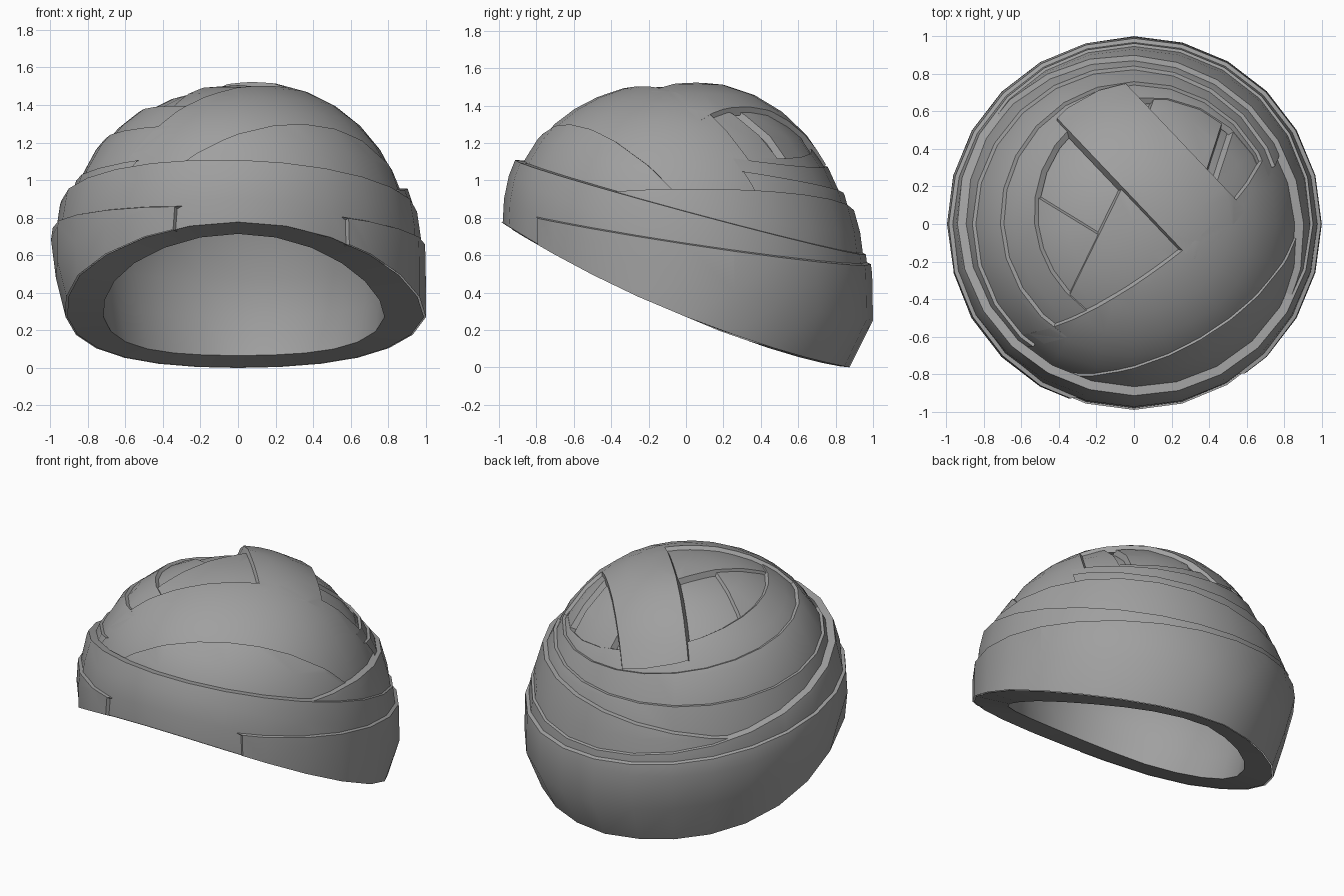
import bpy, bmesh
from math import sin, cos, pi
from mathutils import Vector

if "Cube" in bpy.data.objects:
    bpy.data.objects.remove(bpy.data.objects["Cube"])

cloth = bpy.data.materials.new("grey cloth")
cloth.use_nodes = True
GREY = (0.35, 0.35, 0.35, 1)
cloth.diffuse_color = GREY
cloth.node_tree.nodes["Principled BSDF"].inputs["Base Color"].default_value = GREY

SIDES, ROWS = 24, 10
RADIUS, TOP, POWER = 0.86, 1.47, 2.2
HEART = Vector((0, 0, 0.5))


def dome_point(angle, t, offset):
    """Point on the head-shaped dome, t running from the slanted rim to the crown."""
    s, left = sin(angle), max(0, -cos(angle))
    low = 0.27 - 0.39 * s + 0.12 * s * s + 0.3 * (0.14 - offset) * s
    equator = 0.56 - 0.22 * s
    top = TOP + offset
    z = low + (top - low) * sin(t * pi / 2)
    k = min(1, max(0, (z - equator) / (top - equator)))
    r = (RADIUS + offset) * (1 - k ** POWER) ** (1 / POWER)
    # The cap draws in towards the rim, from higher up on one side
    taper_start = 0.25 + 0.35 * left
    r *= 1 - (0.5 - 0.25 * left) * max(0, taper_start - z)
    return Vector((r * cos(angle), r * s, z))


def ring(bm, t, offset):
    return [bm.verts.new(dome_point(2 * pi * i / SIDES, t, offset)) for i in range(SIDES)]


def bridge(bm, a, b):
    for i in range(SIDES):
        n = (i + 1) % SIDES
        bm.faces.new((a[i], a[n], b[n], b[i]))


def finish(bm, name):
    mesh = bpy.data.meshes.new(name)
    bm.to_mesh(mesh)
    bm.free()
    mesh.materials.append(cloth)
    obj = bpy.data.objects.new(name, mesh)
    bpy.context.collection.objects.link(obj)
    bpy.ops.object.select_all(action="DESELECT")
    obj.select_set(True)
    bpy.context.view_layer.objects.active = obj
    bpy.ops.object.shade_smooth_by_angle(angle=0.5)
    return obj


def wrap(name, offset, cuts=(), hidden=(), lip=0.05):
    """Cloth layer: a dome shell trimmed by planes, each cut folded in as a sloping lip.
    Planes in hidden trim away what other layers cover, without a lip."""
    bm = bmesh.new()
    rings = [ring(bm, j / ROWS, offset) for j in range(ROWS)]
    for a, b in zip(rings, rings[1:]):
        bridge(bm, a, b)
    crown = bm.verts.new((0, 0, TOP + offset))
    for i in range(SIDES):
        bm.faces.new((rings[-1][i], rings[-1][(i + 1) % SIDES], crown))
    for folded, planes in ((False, hidden), (True, cuts)):
        for co, no in planes:
            cut = bmesh.ops.bisect_plane(bm, geom=bm.verts[:] + bm.edges[:] + bm.faces[:],
                                         plane_co=co, plane_no=no, clear_outer=True)
            edges = [e for e in cut["geom_cut"] if isinstance(e, bmesh.types.BMEdge)]
            if not folded or not edges:
                continue
            out = bmesh.ops.extrude_edge_only(bm, edges=edges)["geom"]
            for v in out:
                if isinstance(v, bmesh.types.BMVert):
                    v.co += lip * (0.45 * no - (v.co - HEART).normalized())
            for f in out:
                if isinstance(f, bmesh.types.BMFace):
                    f.normal_update()
                    if f.normal.dot(no) < 0:
                        f.normal_flip()
    return finish(bm, name)


def below(a, b, c):
    """Trim plane through three points, keeping what lies under it."""
    a, b, c = Vector(a), Vector(b), Vector(c)
    n = (b - a).cross(c - a).normalized()
    return a, n if n.z > 0 else -n


def past(plane, overlap=0.08):
    """The other side of a trim plane, with some overlap."""
    co, n = plane
    return co - n * overlap, -n


def side(x, y, dist):
    """Upright trim plane seen from above, keeping x*X + y*Y < dist."""
    n = Vector((x, y, 0))
    return n * (dist / n.length_squared), n.normalized()


# Edges of the wraps
LOWER = below((0, 1, 0.55), (0.95, 0, 0.66), (-0.95, -0.1, 0.76))
BROW = below((-0.5, -0.75, 1.08), (0.2, -0.87, 1.09), (0.9, 0.2, 0.78))
MIDDLE = below((0.95, -0.1, 0.96), (0, 0.93, 0.84), (-0.8, 0.5, 0.72))
OUTER_LOOP = below((-0.85, 0, 1.0), (-0.28, 0.83, 0.92), (-0.5, -0.6, 1.1))
MIDDLE_LOOP = below((-0.7, 0.1, 1.2), (-0.4, -0.52, 1.28), (0.2, 0.85, 1.05))
INNER_LOOP = below((-0.53, 0.2, 1.33), (-0.38, -0.38, 1.4), (0, 0.8, 1.15))
DIAGONAL = (Vector((0.1, -0.25, 1.48)), Vector((-0.456, 0.628, 0.274)).normalized())
FOLD = below((-0.35, -0.83, 1.08), (0.35, -0.62, 1.3), (0.9, 0, 0.88))

# Lining and the flat rim joining it to the outside
wrap("lining", -0.08).data.flip_normals()
rim = bmesh.new()
bridge(rim, ring(rim, 0, -0.08), ring(rim, 0, 0.13))
bmesh.ops.reverse_faces(rim, faces=rim.faces[:])
finish(rim, "rim")

# Bands that circle the head
wrap("lower_back_band", 0.14, [LOWER, side(0.144, -1, 0.88)])
wrap("brow_band", 0.12, [BROW], [past(below((0, -0.8, 0.64), (1, 0, 0.56), (-1, 0, 0.56)), 0)])
wrap("middle_band", 0.105, [MIDDLE], [past(BROW)], lip=0.06)
loop_end = past(DIAGONAL)
wrap("outer_loop", 0.078, [OUTER_LOOP], [past(BROW, 0.2), loop_end])
wrap("middle_loop", 0.06, [MIDDLE_LOOP], [past(OUTER_LOOP), loop_end])
wrap("inner_loop", 0.042, [INNER_LOOP], [past(MIDDLE_LOOP), loop_end])

# Diagonal wrap over the front and its overlapping fold
wrap("diagonal_wrap", 0.06, [DIAGONAL], [past(BROW)])
wrap("diagonal_fold", 0.072, [FOLD], [past(BROW)], lip=0.04)

# Crown and the straps crossing on it
crown_area = [past(INNER_LOOP), loop_end]
wrap("crown", 0, hidden=crown_area)
wrap("crown_strap", 0.06, [side(0.6, 0.57, 0.4), side(-0.6, -0.57, -0.075)], crown_area)
wrap("front_crown_strap", 0.036, [side(-0.9, 0.44, 0.142)],
     crown_area + [side(0.6, 0.57, 0.1)], lip=0.04)
wrap("left_crown_strap", 0.02, [side(0.52, 0.85, -0.147)], crown_area, lip=0.03)
wrap("back_crown_strap", 0.035, [side(-0.94, 0.34, 0.127), side(0.95, -0.31, 0.278)],
     crown_area + [side(-0.6, -0.57, -0.38)], lip=0.04)
wrap("right_crown_strap", 0.04, [side(-0.95, 0.31, -0.35)],
     crown_area + [side(-0.6, -0.57, -0.38)], lip=0.04)
